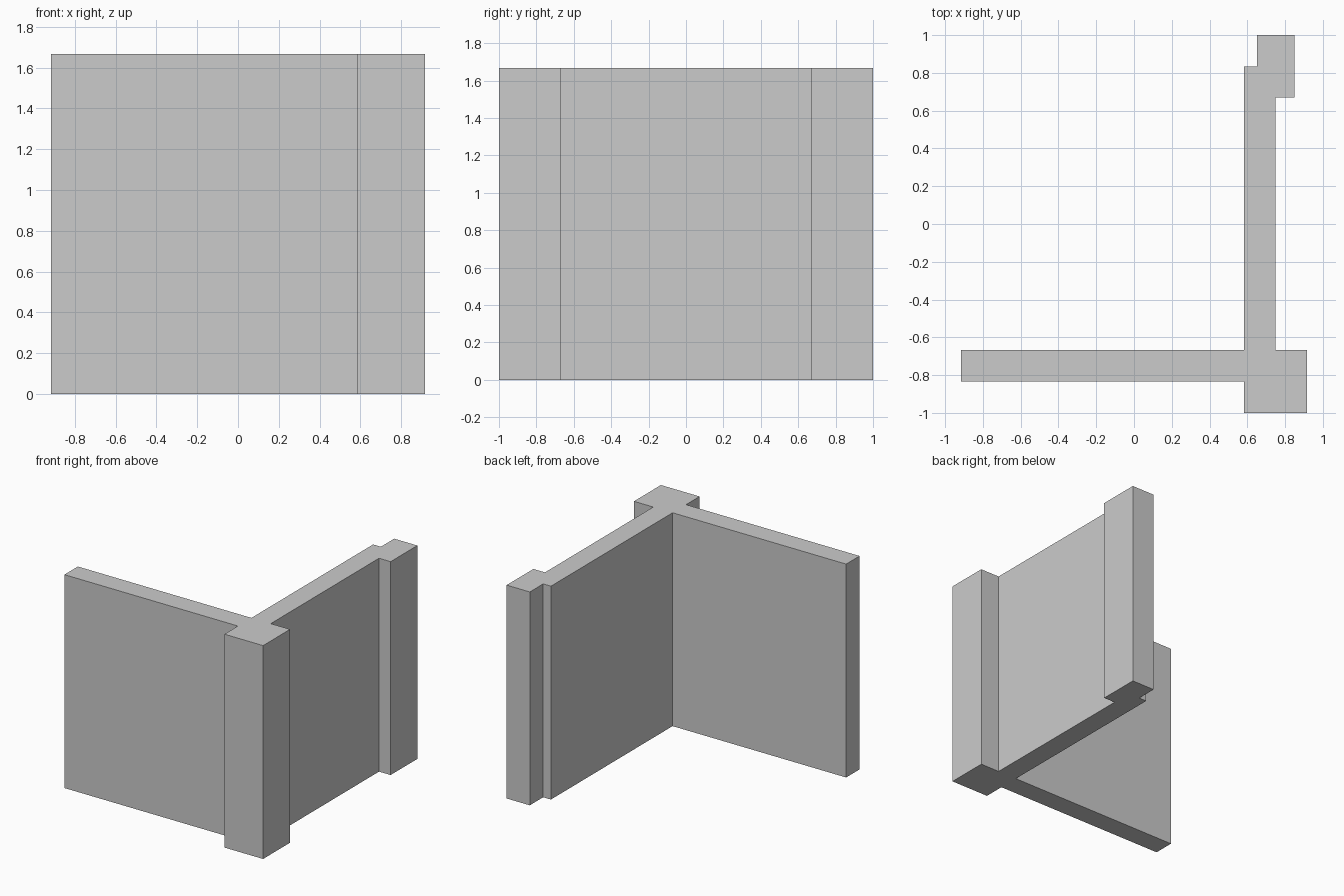
import bpy, bmesh

if "Cube" in bpy.data.objects:
    bpy.data.objects.remove(bpy.data.objects["Cube"])

HEIGHT = 1.667

# Floor plan: two thin walls meeting at a square corner post, small post at the far end
plan = [
    (-0.917, -0.833), (0.583, -0.833),                                  # front wall
    (0.583, -1.0), (0.917, -1.0), (0.917, -0.667), (0.75, -0.667),      # corner post
    (0.75, 0.67), (0.85, 0.67), (0.85, 1.0), (0.65, 1.0),               # end post
    (0.65, 0.835), (0.583, 0.835),                                      # side wall end
    (0.583, -0.667), (-0.917, -0.667),                                  # inner corner
]


def extrude_plan(name, points, height):
    bm = bmesh.new()
    base = bm.faces.new([bm.verts.new((x, y, 0)) for x, y in points])
    top = bmesh.ops.extrude_face_region(bm, geom=[base], use_keep_orig=True)
    verts = [g for g in top["geom"] if isinstance(g, bmesh.types.BMVert)]
    bmesh.ops.translate(bm, vec=(0, 0, height), verts=verts)
    bmesh.ops.recalc_face_normals(bm, faces=bm.faces)
    mesh = bpy.data.meshes.new(name)
    bm.to_mesh(mesh)
    bm.free()
    obj = bpy.data.objects.new(name, mesh)
    bpy.context.collection.objects.link(obj)
    return obj


extrude_plan("corner_wall", plan, HEIGHT)
